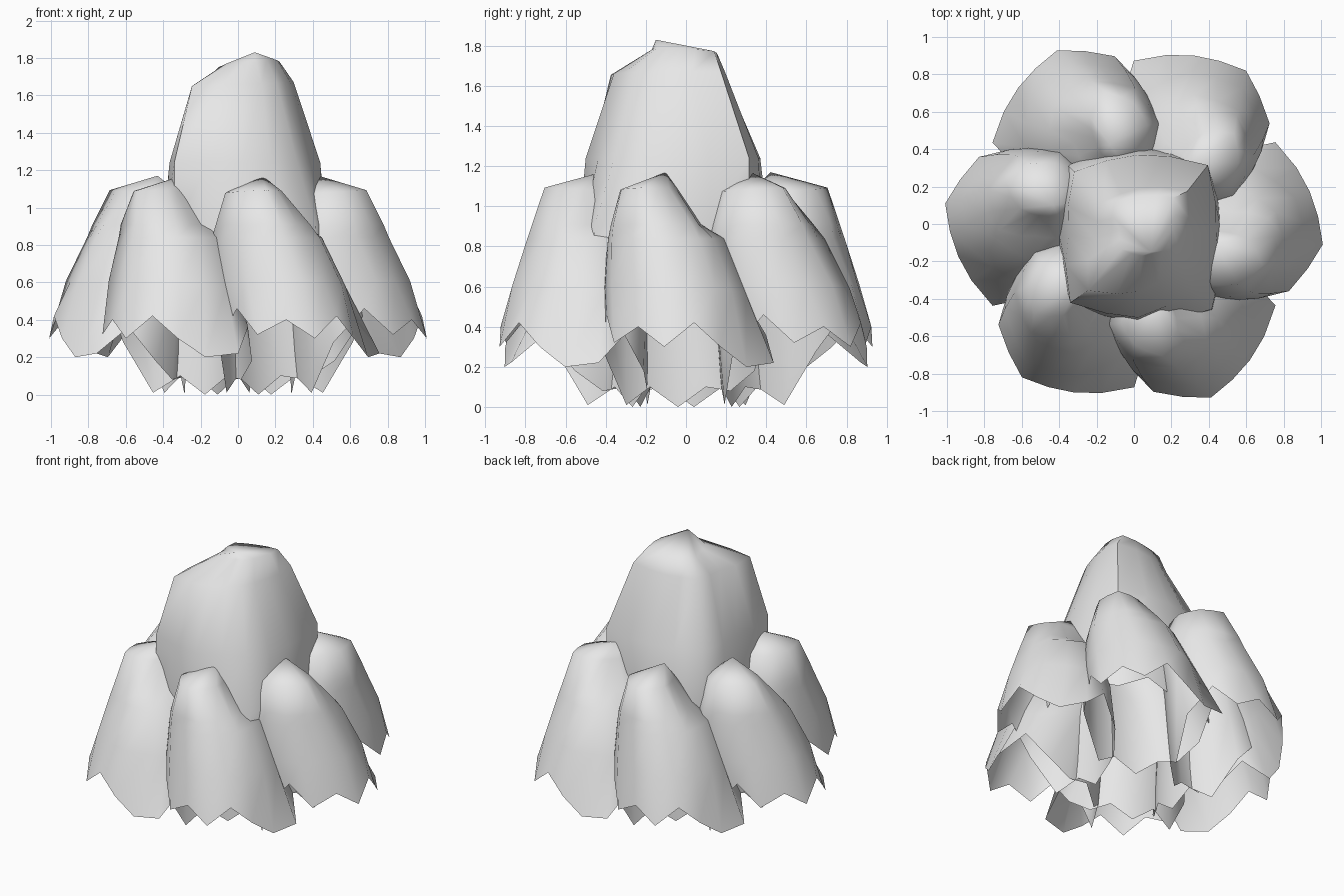
import bpy, bmesh, math
from mathutils import Matrix

cube = bpy.data.objects.get("Cube")
if cube:
    bpy.data.objects.remove(cube, do_unlink=True)

grey = bpy.data.materials.new("stone_grey")
grey.use_nodes = True
COLOR = (0.8, 0.8, 0.8, 1)
grey.diffuse_color = COLOR
grey.node_tree.nodes["Principled BSDF"].inputs["Base Color"].default_value = COLOR

SIDES = 16


def ring_points(phase, center, radii, slope=(0, 0)):
    """Closed outline: eight corner radii with flattened midpoints, on a sloping plane."""
    cx, cy, cz = center
    points = []
    for i in range(SIDES):
        a = math.radians(phase) + 2 * math.pi * i / SIDES
        k = i // 2
        r = radii[k] if i % 2 == 0 else (radii[k] + radii[(k + 1) % 8]) / 2 * 0.95
        x, y = r * math.cos(a), r * math.sin(a)
        points.append((cx + x, cy + y, cz + slope[0] * x + slope[1] * y))
    return points


def make_shell(name, rings, rim_heights, apex, phase=0, turn=0):
    """Open-bottomed hollow shell skinned over rings from a jagged rim to the apex."""
    outlines = [ring_points(phase, *r) for r in rings]
    outlines[0] = [(x, y, h) for (x, y, z), h in zip(outlines[0], rim_heights)]
    bm = bmesh.new()
    loops = [[bm.verts.new(p) for p in outline] for outline in outlines]
    tip = bm.verts.new(apex)
    for low, high in zip(loops, loops[1:]):
        for i in range(SIDES):
            j = (i + 1) % SIDES
            bm.faces.new((low[i], low[j], high[j], high[i]))
    for i in range(SIDES):
        bm.faces.new((loops[-1][i], loops[-1][(i + 1) % SIDES], tip))
    bm.transform(Matrix.Rotation(turn, 4, "Z"))
    mesh = bpy.data.meshes.new(name)
    bm.to_mesh(mesh)
    bm.free()
    mesh.materials.append(grey)
    obj = bpy.data.objects.new(name, mesh)
    bpy.context.collection.objects.link(obj)
    bpy.ops.object.select_all(action="DESELECT")
    obj.select_set(True)
    bpy.context.view_layer.objects.active = obj
    bpy.ops.object.shade_smooth_by_angle(angle=math.radians(60))


# Six outer shells, leaning outward around the middle
outer_rings = [
    ((0.63, 0, 0.2), (0.395, 0.355, 0.455, 0.39, 0.36, 0.37, 0.43, 0.41)),
    ((0.55, -0.03, 0.58), (0.385, 0.355, 0.34, 0.31, 0.31, 0.32, 0.40, 0.39), (0.06, -0.05)),
    ((0.48, -0.09, 0.84), (0.34, 0.32, 0.29, 0.26, 0.28, 0.28, 0.31, 0.32)),
    ((0.48, -0.10, 0.91), (0.31, 0.27, 0.17, 0.2, 0.25, 0.26, 0.28, 0.30)),
    ((0.47, -0.16, 1.08), (0.225, 0.16, 0.12, 0.14, 0.17, 0.16, 0.17, 0.185), (0.06, 0)),
]
outer_rim = (0.30, 0.42, 0.30, 0.2, 0.22, 0.36, 0.18, 0.08,
             0.1, 0.0, 0.1, 0.01, 0.28, 0.46, 0.32, 0.40)
for n in range(6):
    make_shell(f"outer_shell_{n + 1}", outer_rings, outer_rim,
               (0.43, -0.1, 1.17), -16, n * math.pi / 3)

# Tall central cap
cap_rings = [
    ((0.02, -0.06, 0.58), (0.46, 0.52, 0.48, 0.53, 0.44, 0.51, 0.48, 0.58)),
    ((0.02, -0.06, 0.9), (0.45, 0.53, 0.47, 0.53, 0.42, 0.51, 0.47, 0.56)),
    ((0.02, -0.06, 1.24), (0.42, 0.53, 0.43, 0.48, 0.37, 0.51, 0.44, 0.42)),
    ((0.03, -0.08, 1.66), (0.25, 0.36, 0.27, 0.28, 0.24, 0.39, 0.28, 0.25), (0.04, 0)),
    ((0.04, -0.03, 1.77), (0.17, 0.24, 0.18, 0.21, 0.12, 0.15, 0.14, 0.16), (0.1, -0.08)),
]
cap_rim = (0.53, 0.63) * 8
make_shell("central_cap", cap_rings, cap_rim, (0.09, -0.15, 1.83))
